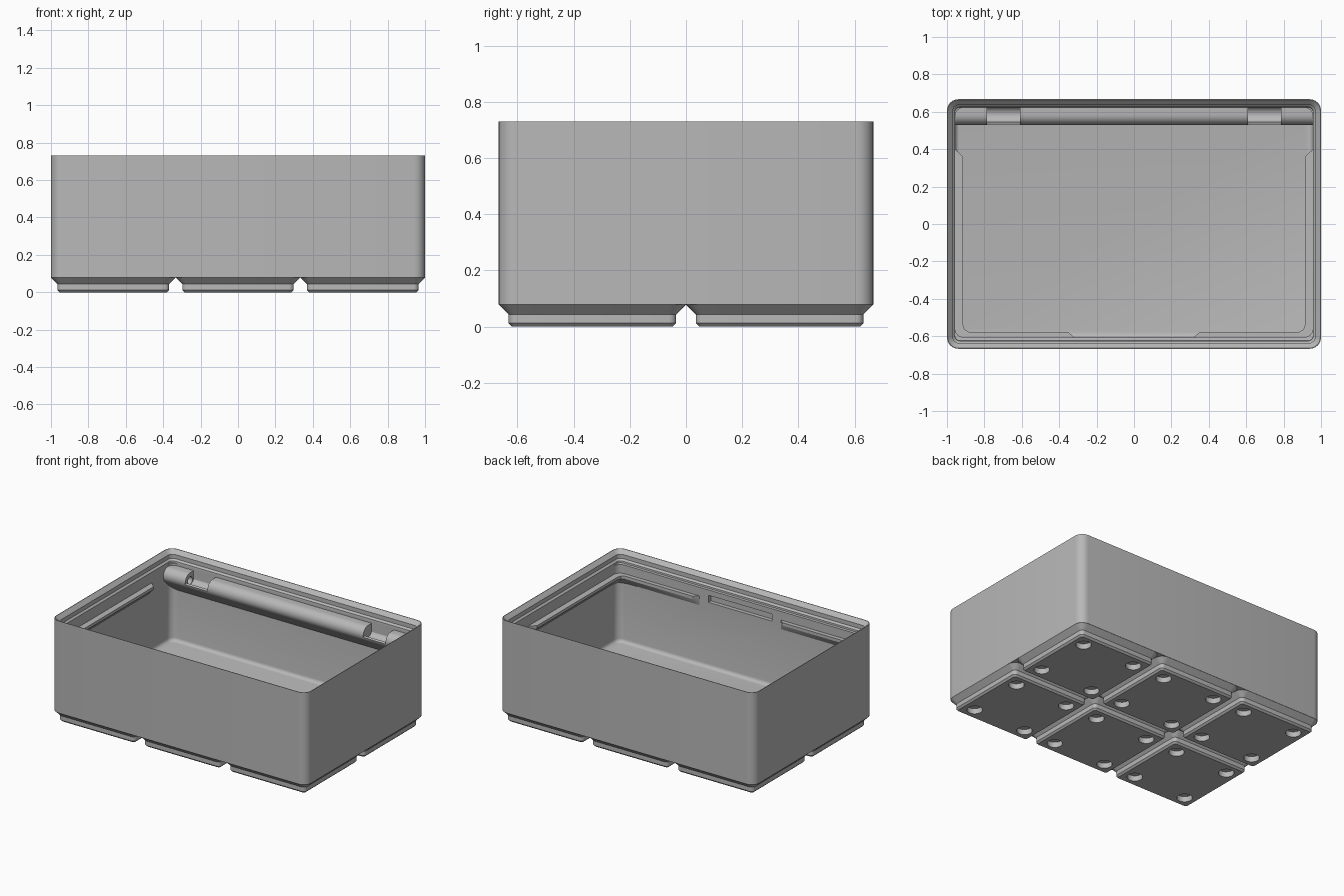
import bpy, bmesh, math
from mathutils import Matrix

if "Cube" in bpy.data.objects:
    bpy.data.objects.remove(bpy.data.objects["Cube"], do_unlink=True)

GREY = (0.48, 0.48, 0.48, 1)
grey = bpy.data.materials.new("plain_grey")
grey.use_nodes = True
grey.diffuse_color = GREY
grey.node_tree.nodes["Principled BSDF"].inputs["Base Color"].default_value = GREY

W, D, TOP, BASE = 1.0, 0.667, 0.73, 0.078


def finish(name, bm):
    bmesh.ops.recalc_face_normals(bm, faces=bm.faces)
    mesh = bpy.data.meshes.new(name)
    bm.to_mesh(mesh)
    bm.free()
    return add(name, mesh)


def add(name, mesh):
    if not mesh.materials:
        mesh.materials.append(grey)
    mesh.shade_smooth()
    mesh.set_sharp_from_angle(angle=math.radians(30))
    ob = bpy.data.objects.new(name, mesh)
    bpy.context.collection.objects.link(ob)
    return ob


def rounded(x, y0, y1, r, z, steps=6):
    """Rounded rectangle ring, symmetric in x."""
    pts = []
    corners = [(x - r, y1 - r), (r - x, y1 - r), (r - x, y0 + r), (x - r, y0 + r)]
    for q, (cx, cy) in enumerate(corners):
        for i in range(steps + 1):
            a = math.pi / 2 * (q + i / steps)
            pts.append((cx + r * math.cos(a), cy + r * math.sin(a), z))
    return pts


def loft(rings):
    """Closed solid skinned through matching rings, capped at both ends."""
    bm = bmesh.new()
    loops = [[bm.verts.new(p) for p in ring] for ring in rings]
    for a, b in zip(loops, loops[1:]):
        for i in range(len(a)):
            j = (i + 1) % len(a)
            bm.faces.new((a[i], a[j], b[j], b[i]))
    bm.faces.new(loops[0])
    bm.faces.new(loops[-1])
    return bm


def cut(ob, cutter):
    """Cut one solid out of another and bake the result."""
    cutter.hide_render = True
    mod = ob.modifiers.new("cut", "BOOLEAN")
    mod.operation, mod.solver, mod.object = "DIFFERENCE", "EXACT", cutter
    dg = bpy.context.evaluated_depsgraph_get()
    mesh = bpy.data.meshes.new_from_object(ob.evaluated_get(dg))
    ob.modifiers.clear()
    ob.data = mesh
    mesh.set_sharp_from_angle(angle=math.radians(30))
    bpy.data.objects.remove(cutter, do_unlink=True)


def box(name, x0, x1, y0, y1, z0, z1):
    return finish(name, loft([[(x0, y0, z), (x1, y0, z), (x1, y1, z), (x0, y1, z)]
                              for z in (z0, z1)]))


def rod(bm, loc, r, depth, axis="Z"):
    m = Matrix.Translation(loc)
    if axis == "X":
        m = m @ Matrix.Rotation(math.pi / 2, 4, "Y")
    bmesh.ops.create_cone(bm, cap_ends=True, segments=24, radius1=r, radius2=r,
                          depth=depth, matrix=m)


# Box shell: outer wall, stepped stacking lip, thicker front wall, filleted floor
rings = [rounded(W, -D, D, 0.06, BASE)]
lip = [(0, TOP), (0.004, TOP), (0.03, 0.703), (0.03, 0.674), (0.042, 0.662), (0.043, 0.65)]
for inset, z in lip:
    rings.append(rounded(W - inset, inset - D, D - inset, 0.06 - 0.8 * inset, z))
IX, FRONT, BACK, FLOOR, FIL = 0.957, -0.607, 0.624, 0.1, 0.025
rings.append(rounded(IX, FRONT, BACK, 0.05, 0.648))
for i in range(5):
    a = math.pi / 2 * i / 4
    f = FIL * (1 - math.cos(a))
    rings.append(rounded(IX - f, FRONT + f, BACK - f, 0.05 - f,
                         FLOOR + FIL - FIL * math.sin(a)))
shell = finish("box_shell", loft(rings))

# Latch slot in the front wall
cut(shell, box("latch_slot_cutter", -0.25, 0.25, -0.635, -0.59, 0.56, 0.61))

# Lid rails around both front corners, with sloped undersides
edge = [(0.957, 0.40), (0.914, 0.36), (0.914, -0.54), (0.905, -0.565), (0.88, -0.578),
        (0.35, -0.578), (0.32, -0.607)]
wall = [(0.957, 0.40), (0.957, 0.36), (0.957, -0.54), (0.945, -0.59), (0.88, -0.607),
        (0.35, -0.607), (0.32, -0.607)]
buried = [(0.97, 0.40), (0.97, -0.63), (0.32, -0.63)]
for side, s in (("right", -1), ("left", 1)):
    sections = [(edge, 0.587), (edge, 0.567), (wall, 0.522)]
    finish(side + "_lid_rail", loft([[(s * x, y, z) for x, y in path + buried[::-1]]
                                     for path, z in sections]))

# Hinge bar on the back wall: round sections with scooped seats between them
CY, CZ, R = 0.585, 0.58, 0.055


def arc(cy, cz, r, a0, a1, n=10):
    angles = [math.radians(a0 + (a1 - a0) * i / n) for i in range(n + 1)]
    return [(cy + r * math.cos(a), cz + r * math.sin(a)) for a in angles]


under = [(0.64, 0.447)]
bar = under + arc(CY, CZ, R, 225, 90) + [(0.64, CZ + R)]
seat = under + arc(CY, CZ, R, 225, 190, 4) + arc(CY, 0.595, 0.044, 205, 350) + [(0.64, 0.588)]


def prism(name, profile, x0, x1):
    return finish(name, loft([[(x, y, z) for y, z in profile] for x in (x0, x1)]))


prism("hinge_bar", bar, -0.61, 0.61)
for side, s in (("right", -1), ("left", 1)):
    prism(side + "_hinge_seat", seat, s * 0.61, s * 0.785)
    stub = prism(side + "_hinge_stub", bar, s * 0.785, s * 0.97)
    hole = bmesh.new()
    rod(hole, (s * 0.785, CY, CZ), 0.026, 0.08, "X")
    cut(stub, finish("pin_hole_cutter", hole))

# Feet: stepped pads with four magnet pockets, repeated on a three by two grid
foot = finish("foot_1", loft([rounded(h, -h, h, r, z) for h, r, z in
                              ((0.286, 0.014, 0), (0.298, 0.026, 0.012),
                               (0.298, 0.026, 0.043), (0.333, 0.06, BASE))]))
pockets = bmesh.new()
for x in (-0.207, 0.207):
    for y in (-0.207, 0.207):
        rod(pockets, (x, y, 0), 0.05, 0.076)
cut(foot, finish("pocket_cutter", pockets))
cells = [(x, y) for x in (-0.667, 0, 0.667) for y in (-0.333, 0.333)]
for n, (x, y) in enumerate(cells):
    pad = foot if n == 0 else add("foot_%d" % (n + 1), foot.data)
    pad.location = (x, y, 0)
